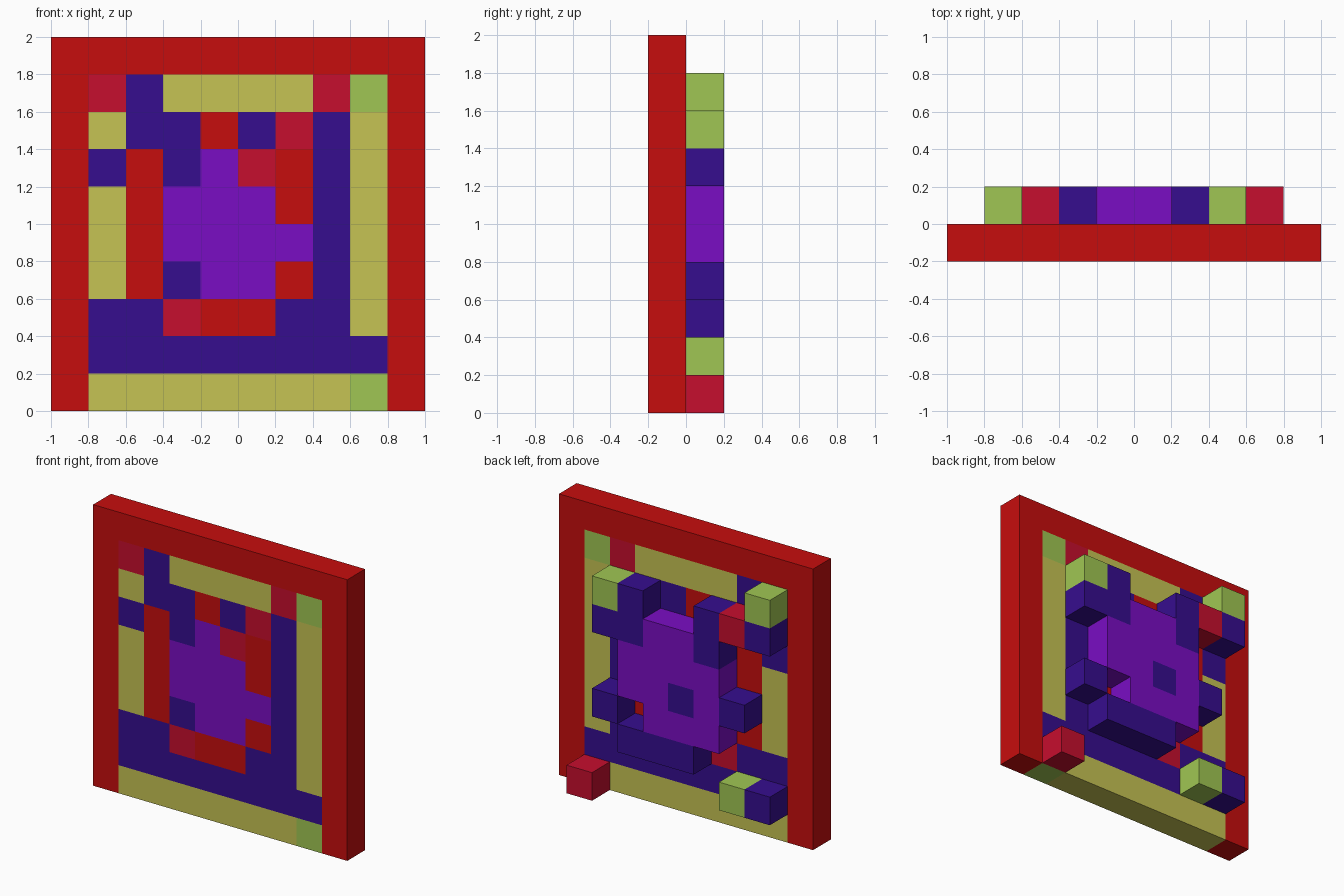
import bpy
import bmesh
from mathutils import Vector

if "Cube" in bpy.data.objects:
    bpy.data.objects.remove(bpy.data.objects["Cube"], do_unlink=True)

S = 0.2  # size of one block

# Block patterns, seen from the front, top row first
SLAB = ["RRRRRRRRRR",
        "RCBYYYYCGR",
        "RYBBRBCBYR",
        "RBRBPCRBYR",
        "RYRPPPRBYR",
        "RYRPPPPBYR",
        "RYRBPPRBYR",
        "RBBCRRBBYR",
        "RBBBBBBBBR",
        "RYYYYYYYGR"]
RELIEF = ["..........",
          ".G........",
          ".BCB..BG..",
          "...BPPBB..",
          "...PPPP...",
          "..BPBPP...",
          "...PPP.B..",
          "....BBB...",
          ".BG.......",
          "........C."]

COLOURS = {"R": ("red", (198, 13, 13)),
           "C": ("crimson", (198, 14, 46)),
           "B": ("indigo", (54, 13, 143)),
           "Y": ("straw yellow", (198, 196, 84)),
           "G": ("leaf green", (160, 198, 83)),
           "P": ("purple", (122, 13, 196))}


def linear(v):
    v /= 255
    return v / 12.92 if v <= 0.04045 else ((v + 0.055) / 1.055) ** 2.4


mats = {}
for key, (name, rgb) in COLOURS.items():
    col = [linear(v) for v in rgb] + [1.0]
    m = bpy.data.materials.new(name)
    m.use_nodes = True
    m.diffuse_color = col
    bsdf = next(n for n in m.node_tree.nodes if n.type == "BSDF_PRINCIPLED")
    bsdf.inputs["Base Color"].default_value = col
    mats[key] = m

# Filled cells: (column, layer, height) -> colour key
cells = {}
for layer, rows in enumerate((SLAB, RELIEF)):
    for r, row in enumerate(rows):
        for c, key in enumerate(row):
            if key != ".":
                cells[(c, layer, 9 - r)] = key


def build(name, part):
    """Join the blocks of one part, leaving out faces hidden between blocks."""
    bm = bmesh.new()
    keys = sorted({cells[p] for p in part})
    for p in part:
        centre = Vector(((p[0] - 4.5) * S, (p[1] - 0.5) * S, (p[2] + 0.5) * S))
        for axis in range(3):
            for sign in (-1, 1):
                step = [0, 0, 0]
                step[axis] = sign
                if tuple(a + b for a, b in zip(p, step)) in cells:
                    continue
                n = Vector(step)
                u = Vector([float(i == (axis + 1) % 3) for i in range(3)])
                v = n.cross(u)
                quad = [bm.verts.new(centre + (n + u * a + v * b) * S / 2)
                        for a, b in ((-1, -1), (1, -1), (1, 1), (-1, 1))]
                bm.faces.new(quad).material_index = keys.index(cells[p])
    bmesh.ops.remove_doubles(bm, verts=bm.verts, dist=0.0001)
    me = bpy.data.meshes.new(name)
    for k in keys:
        me.materials.append(mats[k])
    bm.to_mesh(me)
    bm.free()
    bpy.context.collection.objects.link(bpy.data.objects.new(name, me))


def on_frame(p):
    return p[1] == 0 and (p[0] in (0, 9) or p[2] == 9)


# Red surround, patterned centre, raised blocks on the back
build("frame", [p for p in cells if on_frame(p)])
build("mosaic_panel", [p for p in cells if p[1] == 0 and not on_frame(p)])
build("back_blocks", [p for p in cells if p[1] == 1])
